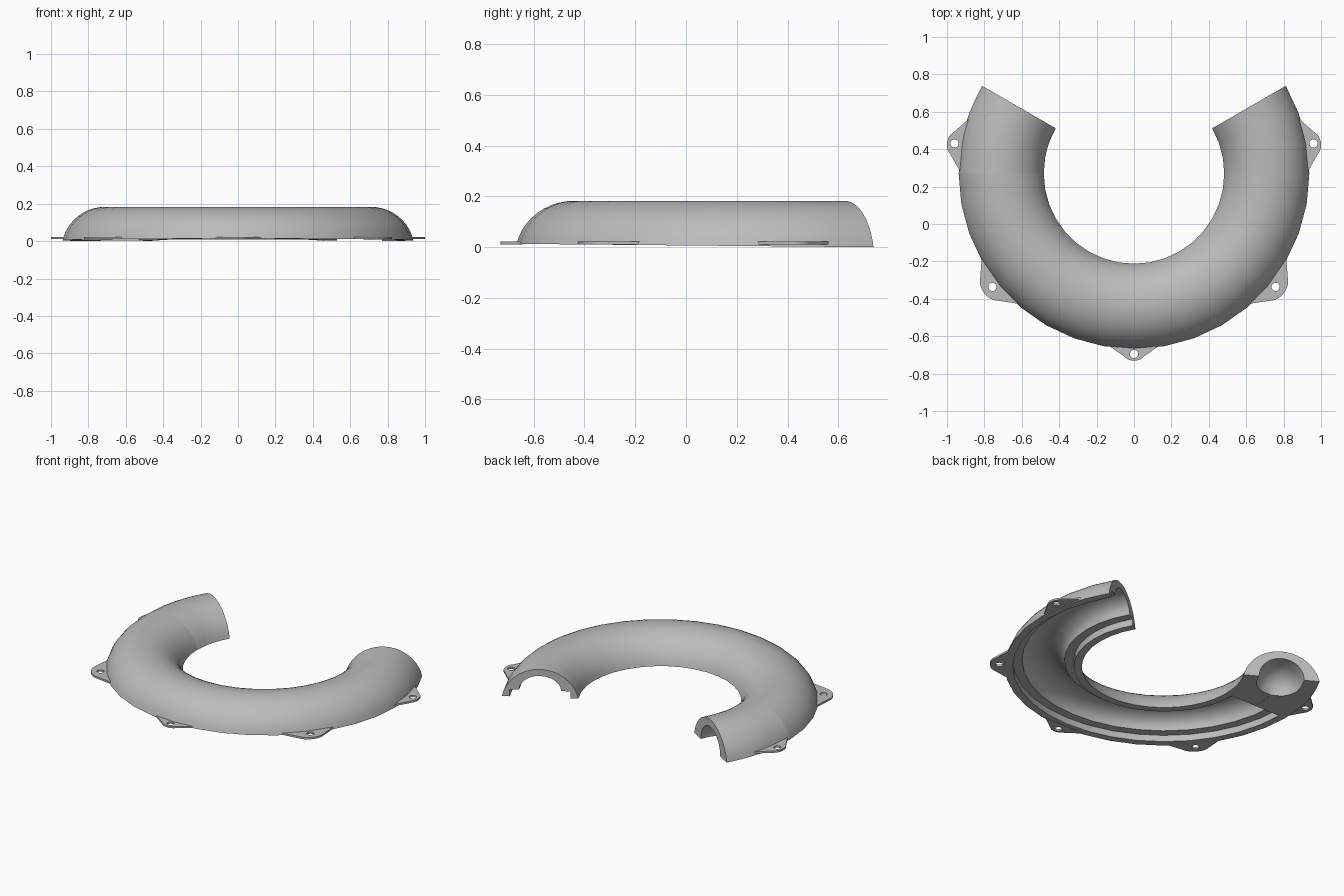
import bpy, bmesh, math
from mathutils import Matrix

if "Cube" in bpy.data.objects:
    bpy.data.objects.remove(bpy.data.objects["Cube"])

CENTRE_Y = 0.27       # centre of the bend
BEND = 0.71           # radius of the tube's centre line
HALF = 0.2275         # half width of the tube
TOP = 0.183
STEP = 10             # degrees per segment

grey = bpy.data.materials.new("plain grey")
grey.use_nodes = True
colour = (0.5, 0.5, 0.5, 1)
grey.diffuse_color = colour
grey.node_tree.nodes["Principled BSDF"].inputs["Base Color"].default_value = colour


def finish(name, bm, smooth=True):
    bmesh.ops.recalc_face_normals(bm, faces=bm.faces)
    mesh = bpy.data.meshes.new(name)
    bm.to_mesh(mesh)
    bm.free()
    obj = bpy.data.objects.new(name, mesh)
    bpy.context.collection.objects.link(obj)
    mesh.materials.append(grey)
    if smooth:
        bpy.ops.object.select_all(action='DESELECT')
        obj.select_set(True)
        bpy.context.view_layer.objects.active = obj
        bpy.ops.object.shade_smooth_by_angle(angle=math.radians(32))
    return obj


def arch(half, top, base, radius, count):
    """Circular arc from +half to -half, as (offset, height) points."""
    mid = top - radius
    start = math.asin((base - mid) / radius)
    turns = [start + (math.pi - 2 * start) * i / count for i in range(count + 1)]
    return [(radius * math.cos(a), mid + radius * math.sin(a)) for a in turns]


def outer_arch():
    return arch(HALF, TOP, 0, (HALF ** 2 + TOP ** 2) / (2 * TOP), 20)


def volute_profile(angle):
    # stepped rim, ledge and inner arch
    inner = [(-0.18, 0), (-0.18, 0.045), (-0.125, 0.045)]
    for i in range(1, 12):
        a = math.pi * (1 - i / 12)
        inner.append((0.125 * math.cos(a), 0.045 + 0.095 * math.sin(a)))
    inner += [(0.125, 0.045), (0.18, 0.045), (0.18, 0)]
    return outer_arch() + inner


def socket_profile(angle):
    # round socket that closes like a bowl
    depth = max(0, (angle - 156) / 11)
    size = 0.135 * math.sqrt(max(0, 1 - depth ** 2)) + 0.0005
    turns = [math.pi * (1 - i / 16) for i in range(17)]
    return outer_arch() + [(size * math.cos(a), size * math.sin(a)) for a in turns]


def sweep(name, angles, profile):
    bm = bmesh.new()
    rings = []
    for angle in angles:
        a = math.radians(angle)
        ring = []
        for u, z in profile(angle):
            x = (BEND + u) * math.cos(a)
            y = CENTRE_Y + (BEND + u) * math.sin(a)
            base = 0.007 * (1 - y / 0.74)      # slight slope of the seat
            ring.append(bm.verts.new((x, y, base + z * (1 - base / TOP))))
        rings.append(ring)
    for r0, r1 in zip(rings, rings[1:]):
        n = len(r0)
        for i in range(n):
            j = (i + 1) % n
            bm.faces.new((r0[i], r0[j], r1[j], r1[i]))
    bm.faces.new(rings[0])
    bm.faces.new(rings[-1])
    return finish(name, bm)


# Curved half casing and its closed socket end
sweep("casing_channel", range(180, 391, STEP), volute_profile)
sweep("socket_end", [150, 156, 160, 163, 165, 166, 167, 170, 180], socket_profile)


def lug(name, angle, reach, tip, width):
    """Rounded mounting ear with a screw hole, pointing outwards."""
    bm = bmesh.new()
    root = math.sqrt(0.925 ** 2 - width ** 2)
    lean = math.radians(62)
    outline = [(root, -width)]
    for i in range(13):
        a = -lean + 2 * lean * i / 12
        outline.append((reach + tip * math.cos(a), tip * 1.5 * math.sin(a)))
    outline.append((root, width))
    hole = [(reach + 0.022 * math.cos(k * math.pi / 8),
             0.022 * math.sin(k * math.pi / 8)) for k in range(16)]
    edges = []
    for loop in (outline, hole):
        verts = [bm.verts.new((x, y, 0.01)) for x, y in loop]
        edges += [bm.edges.new((v, verts[(i + 1) % len(verts)]))
                  for i, v in enumerate(verts)]
    bmesh.ops.triangle_fill(bm, edges=edges, use_beauty=True)
    # thicken upwards
    grown = bmesh.ops.extrude_face_region(bm, geom=bm.faces[:])
    raised = [g for g in grown["geom"] if isinstance(g, bmesh.types.BMVert)]
    bmesh.ops.translate(bm, verts=raised, vec=(0, 0, 0.012))
    place = Matrix.Translation((0, CENTRE_Y, 0)) @ Matrix.Rotation(math.radians(angle), 4, 'Z')
    bmesh.ops.transform(bm, matrix=place, verts=bm.verts[:])
    finish(name, bm)


# Mounting ears
lug("front_lug", 270, 0.965, 0.036, 0.145)
for side, flip in (("left", 1), ("right", -1)):
    def turn(a):
        return a if flip > 0 else 180 - a
    lug(side + "_rear_lug", turn(9.5), 0.973, 0.04, 0.15)
    lug(side + "_front_lug", turn(-38.7), 0.97, 0.055, 0.165)
